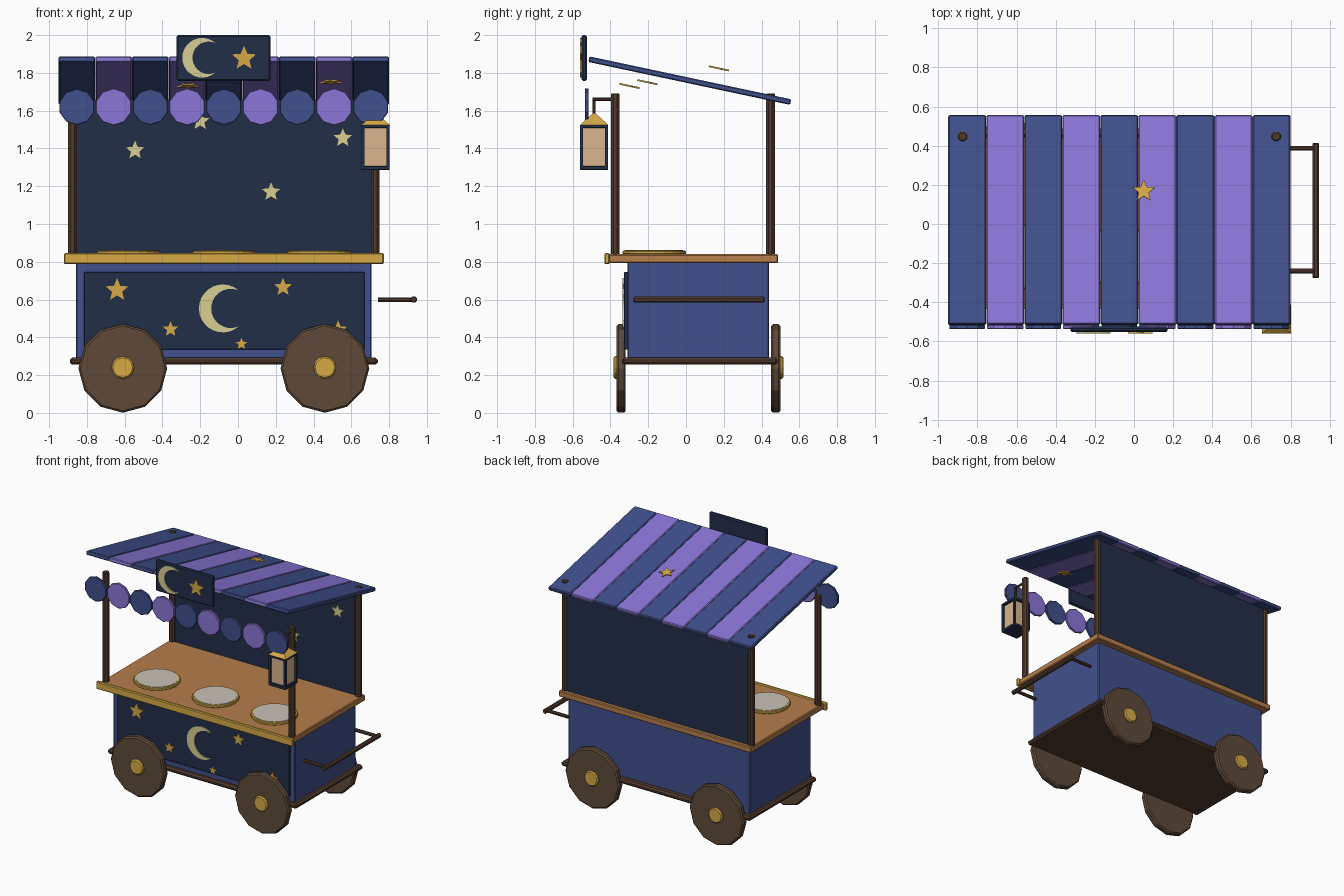
import bpy, bmesh, math
from mathutils import Matrix, Vector

if "Cube" in bpy.data.objects:
    bpy.data.objects.remove(bpy.data.objects["Cube"])

def lin(c):
    return c / 12.92 if c <= 0.04045 else ((c + 0.055) / 1.055) ** 2.4

def mat(name, r, g, b):
    m = bpy.data.materials.new(name)
    m.diffuse_color = (lin(r / 255), lin(g / 255), lin(b / 255), 1)
    m.use_nodes = True
    m.node_tree.nodes["Principled BSDF"].inputs["Base Color"].default_value = m.diffuse_color
    return m

BLUE = mat("blue", 64, 80, 140)
PURPLE = mat("purple", 138, 118, 215)
NAVY = mat("navy", 34, 46, 72)
BROWN = mat("dark_brown", 80, 58, 44)
WHEEL = mat("wheel_brown", 94, 73, 56)
GOLD = mat("gold", 214, 170, 70)
WOOD = mat("wood", 182, 126, 74)
CREAM = mat("cream", 218, 207, 150)
PLATE = mat("plate_white", 200, 194, 183)
GLASS = mat("lantern_glass", 216, 182, 142)

TILT = math.radians(-12)
FRONT = Matrix.Rotation(math.pi / 2, 4, 'X')   # local z becomes -y
ROOF = Matrix.Rotation(TILT, 4, 'X')

def finish(name, bm, m, bevel):
    bmesh.ops.recalc_face_normals(bm, faces=bm.faces)
    me = bpy.data.meshes.new(name)
    bm.to_mesh(me)
    bm.free()
    me.materials.append(m)
    ob = bpy.data.objects.new(name, me)
    bpy.context.collection.objects.link(ob)
    if bevel:
        b = ob.modifiers.new("bevel", 'BEVEL')
        b.width = bevel
        b.segments = 1
        b.limit_method = 'ANGLE'
        b.angle_limit = math.radians(50)
    return ob

def box(name, m, x, y, z, bevel=0.006, rot=None):
    """Box from (min, max) ranges, optionally turned about its centre."""
    bm = bmesh.new()
    bmesh.ops.create_cube(bm, size=1)
    size = Vector((x[1] - x[0], y[1] - y[0], z[1] - z[0]))
    mid = Vector((sum(x) / 2, sum(y) / 2, sum(z) / 2))
    bmesh.ops.transform(bm, matrix=Matrix.Translation(mid) @ (rot or Matrix()) @ Matrix.Diagonal(size).to_4x4(), verts=bm.verts)
    return finish(name, bm, m, bevel)

def prism(name, m, pts, depth, loc, rot=FRONT, bevel=0):
    """Outline extruded symmetrically by depth."""
    bm = bmesh.new()
    f = bm.faces.new([bm.verts.new((px, py, -depth / 2)) for px, py in pts])
    ext = bmesh.ops.extrude_face_region(bm, geom=[f])
    up = [v for v in ext['geom'] if isinstance(v, bmesh.types.BMVert)]
    bmesh.ops.translate(bm, vec=(0, 0, depth), verts=up)
    bmesh.ops.transform(bm, matrix=Matrix.Translation(loc) @ rot, verts=bm.verts)
    return finish(name, bm, m, bevel)

def ring(r, n, cx=0, a0=math.pi / 2):
    return [(cx + r * math.cos(a0 + i * 2 * math.pi / n), r * math.sin(a0 + i * 2 * math.pi / n)) for i in range(n)]

def star(name, m, r, loc, rot=FRONT):
    pts = [(math.cos(math.pi / 2 + i * math.pi / 5) * r * (0.45 if i % 2 else 1),
            math.sin(math.pi / 2 + i * math.pi / 5) * r * (0.45 if i % 2 else 1)) for i in range(10)]
    return prism(name, m, pts, 0.009, loc, rot)

def moon(name, r, loc):
    a, n = math.radians(48), 20
    tx, ty = math.cos(a), math.sin(a)
    c = 0.33
    ri, b = math.hypot(tx - c, ty), math.atan2(ty, tx - c)
    outer = [a + (2 * math.pi - 2 * a) * i / n for i in range(n + 1)]
    inner = [2 * math.pi - b - (2 * math.pi - 2 * b) * i / n for i in range(1, n)]
    pts = [(r * math.cos(t), r * math.sin(t)) for t in outer]
    pts += [(r * (c + ri * math.cos(t)), r * ri * math.sin(t)) for t in inner]
    return prism(name, CREAM, pts, 0.009, loc)

def rod(name, m, p, q, r, n=8, bevel=0.005):
    p, q = Vector(p), Vector(q)
    rot = (q - p).to_track_quat('Z', 'Y').to_matrix().to_4x4()
    return prism(name, m, ring(r, n, a0=math.pi / n), (q - p).length, (p + q) / 2, rot, bevel)

# cart body, floor frame and front panel
box("cart_body", BLUE, (-0.858, 0.708), (-0.31, 0.44), (0.28, 0.80))
box("floor_frame", BROWN, (-0.89, 0.74), (-0.34, 0.485), (0.255, 0.292), 0.012)
box("front_panel", NAVY, (-0.815, 0.67), (-0.328, -0.305), (0.335, 0.745), 0.003)

# panel decorations
moon("panel_moon", 0.127, (-0.08, -0.331, 0.553))
for i, (x, z, r) in enumerate([(-0.64, 0.65, 0.063), (-0.357, 0.443, 0.043), (0.238, 0.665, 0.05),
                               (0.018, 0.365, 0.033), (0.53, 0.44, 0.05)]):
    star(f"panel_star_{i}", GOLD, r, (x, -0.331, z))

# wheels and hubs
for x in (-0.61, 0.46):
    for side, y, s in (("front", -0.343, -1), ("back", 0.475, 1)):
        prism(f"{side}_wheel", WHEEL, ring(0.235, 12), 0.048, (x, y, 0.236), FRONT, 0.01)
        prism(f"{side}_hub", GOLD, ring(0.06, 12), 0.05, (x, y + s * 0.016, 0.24), FRONT, 0.008)

# counter, trim and plates
box("counter", WOOD, (-0.90, 0.755), (-0.412, 0.488), (0.793, 0.84))
box("counter_trim", GOLD, (-0.922, 0.772), (-0.432, -0.405), (0.787, 0.846))
for x in (-0.58, -0.075, 0.43):
    prism("plate_rim", GOLD, ring(0.167, 20), 0.02, (x, -0.168, 0.849), Matrix(), 0.004)
    prism("plate_top", PLATE, ring(0.152, 20), 0.004, (x, -0.168, 0.86), Matrix())

# posts and back cloth
for x in (-0.876, 0.727):
    for side, y in (("front", -0.375), ("back", 0.447)):
        rod(f"{side}_post", BROWN, (x, y, 0.82), (x, y, 1.692), 0.025)
box("back_cloth", NAVY, (-0.87, 0.72), (0.44, 0.46), (0.83, 1.66), 0)
for i, (x, z) in enumerate([(-0.545, 1.39), (0.555, 1.455), (-0.2, 1.545), (0.175, 1.17)]):
    star(f"cloth_star_{i}", CREAM, 0.057, (x, 0.434, z))

# striped roof and scalloped valance
for i in range(9):
    x = -0.853 + i * 0.1945
    m = PURPLE if i % 2 else BLUE
    box(f"roof_stripe_{i}", m, (x - 0.0965, x + 0.0965), (0.02 - 0.546, 0.02 + 0.546),
        (1.744, 1.774), 0.006, ROOF)
    prism(f"scallop_{i}", m, ring(0.098 if i % 2 else 0.096, 10), 0.02, (x, -0.526, 1.62), FRONT, 0.003)

# loose stars by the roof
for i, p in enumerate([(0.05, 0.168, 1.825), (-0.265, -0.305, 1.732), (0.49, -0.21, 1.752)]):
    star(f"roof_star_{i}", GOLD, 0.06, p, ROOF)

# sign board
box("sign_board", NAVY, (-0.325, 0.172), (-0.553, -0.525), (1.757, 2.0), 0.008)
moon("sign_moon", 0.105, (-0.19, -0.556, 1.88))
star("sign_star", GOLD, 0.067, (0.032, -0.556, 1.877))

# push handle
for y in (-0.24, 0.387):
    rod("handle_strut", BROWN, (0.74, y, 0.6), (0.93, y, 0.6), 0.013, 8, 0)
rod("handle_bar", BROWN, (0.93, -0.277, 0.6), (0.93, 0.415, 0.6), 0.018)

# lantern on its hook
lx, ly, h = 0.728, -0.486, 0.074
rod("hook_arm", BROWN, (lx, -0.37, 1.66), (lx, ly - 0.008, 1.66), 0.009, 6, 0)
rod("hook_drop", BROWN, (lx, ly, 1.665), (lx, ly, 1.57), 0.008, 6, 0)
box("lantern_base", NAVY, (lx - h, lx + h), (ly - h, ly + h), (1.285, 1.308), 0.003)
box("lantern_top", NAVY, (lx - h, lx + h), (ly - h, ly + h), (1.508, 1.527), 0.003)
box("lantern_light", GLASS, (lx - 0.058, lx + 0.058), (ly - 0.058, ly + 0.058), (1.305, 1.51), 0)
for sx in (-1, 1):
    for sy in (-1, 1):
        cx, cy = lx + sx * 0.066, ly + sy * 0.066
        box("lantern_corner", NAVY, (cx - 0.008, cx + 0.008), (cy - 0.008, cy + 0.008), (1.295, 1.52), 0)
bm = bmesh.new()
bmesh.ops.create_cone(bm, cap_ends=True, segments=4, radius1=0.105, radius2=0.008, depth=0.062,
                      matrix=Matrix.Translation((lx, ly, 1.556)) @ Matrix.Rotation(math.pi / 4, 4, 'Z'))
finish("lantern_cap", bm, GOLD, 0)
